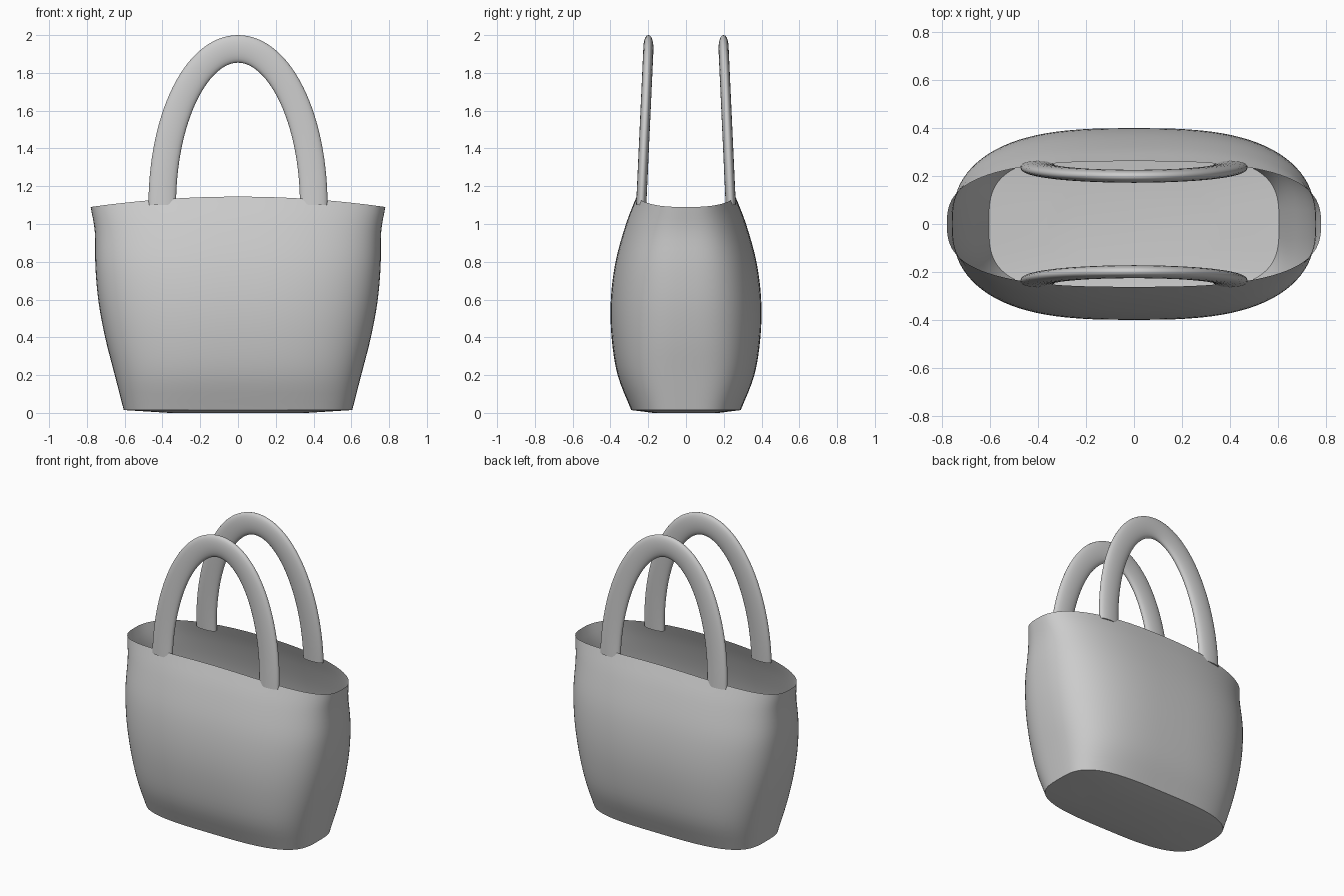
import bpy, bmesh, math
from mathutils import Vector

if "Cube" in bpy.data.objects:
    bpy.data.objects.remove(bpy.data.objects["Cube"])

N = 96


def finish(name, bm, angle=40):
    bmesh.ops.recalc_face_normals(bm, faces=bm.faces)
    me = bpy.data.meshes.new(name)
    bm.to_mesh(me)
    bm.free()
    ob = bpy.data.objects.new(name, me)
    bpy.context.collection.objects.link(ob)
    bpy.ops.object.select_all(action='DESELECT')
    ob.select_set(True)
    bpy.context.view_layer.objects.active = ob
    bpy.ops.object.shade_smooth_by_angle(angle=math.radians(angle))
    return ob


def bridge(bm, a, b):
    n = len(a)
    for i in range(n):
        bm.faces.new((a[i], a[(i + 1) % n], b[(i + 1) % n], b[i]))


def spow(v, e):
    return math.copysign(abs(v) ** e, v)


def catmull(pts, steps):
    p = [Vector(q) for q in pts]
    p = [2 * p[0] - p[1]] + p + [2 * p[-1] - p[-2]]
    out = []
    for i in range(1, len(p) - 2):
        a, b, c, d = p[i - 1:i + 3]
        for s in range(steps):
            t = s / steps
            out.append(0.5 * (2 * b + (c - a) * t + (2 * a - 5 * b + 4 * c - d) * t * t
                              + (3 * b - a - 3 * c + d) * t ** 3))
    return out + [p[-2]]


# Bag body: rows of (z, half width, half depth, squareness)
rows = [(0.015, 0.605, 0.29, 3.3), (0.2, 0.652, 0.362, 3.1), (0.4, 0.702, 0.394, 2.9),
        (0.6, 0.738, 0.398, 2.8), (0.8, 0.755, 0.373, 2.8), (1.0, 0.758, 0.318, 2.8),
        (1.145, 0.78, 0.262, 2.8)]
bm = bmesh.new()
prev = first = None
for z, hx, hy, n in catmull(rows, 4):
    ring = []
    for k in range(N):
        a = 2 * math.pi * k / N
        u, v = spow(math.cos(a), 2 / n), spow(math.sin(a), 2 / n)
        # rim dips towards the two ends
        ring.append(bm.verts.new((hx * u, hy * v, z - 0.055 * u * u * (z / 1.145) ** 2
                                  if z > 0.02 else z)))
    if prev:
        bridge(bm, prev, ring)
    else:
        first = ring
    prev = ring
# slightly sagging floor
inner = [bm.verts.new((v.co.x * 0.6, v.co.y * 0.6, 0)) for v in first]
bridge(bm, first, inner)
bm.faces.new(inner)
finish("bag_body", bm, 50)


# Handles: flattened tube swept along a leaning arch
def handle(name, side):
    bm = bmesh.new()
    prev = None
    steps, sides = 64, 24
    for i in range(steps + 1):
        a = math.pi * i / steps
        c, s = math.cos(a), math.sin(a)
        centre = Vector((0.401 * c, side * (0.237 - 0.038 * s), 1.1 + 0.827 * s))
        out = Vector((0.827 * c, 0, 0.401 * s)).normalized()
        ring = []
        for k in range(sides):
            b = 2 * math.pi * k / sides
            p = centre + out * (0.073 * math.cos(b))
            p.y += 0.027 * spow(math.sin(b), 0.85)
            ring.append(bm.verts.new(p))
        if prev:
            bridge(bm, prev, ring)
        else:
            bm.faces.new(ring)
        prev = ring
    bm.faces.new(prev)
    finish(name, bm)


handle("front_handle", -1)
handle("back_handle", 1)
